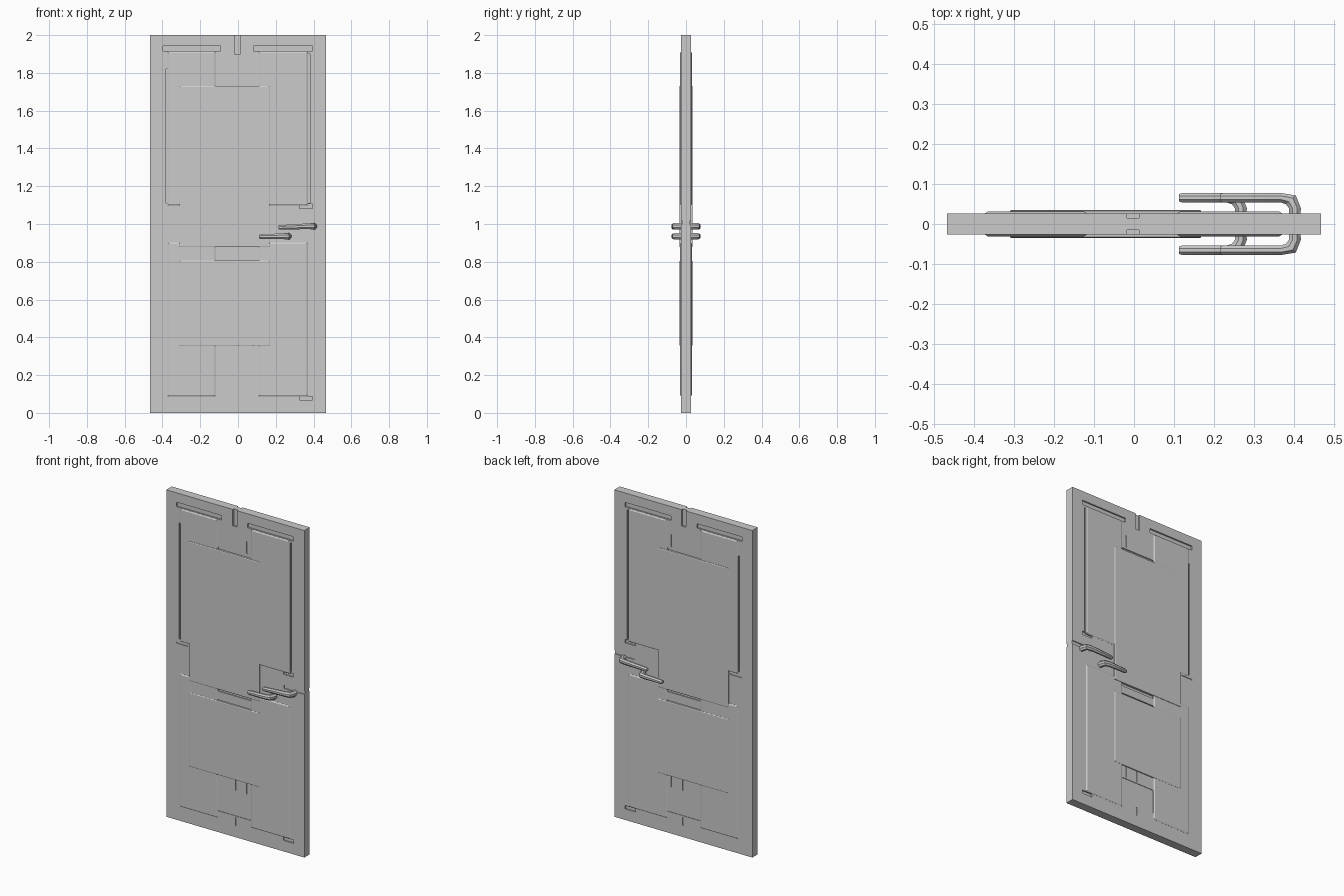
import bpy, bmesh
from mathutils import Vector

if "Cube" in bpy.data.objects:
    bpy.data.objects.remove(bpy.data.objects["Cube"])

T = 0.0263  # half thickness of the door


def new_object(name, bm):
    bmesh.ops.recalc_face_normals(bm, faces=bm.faces)
    me = bpy.data.meshes.new(name)
    bm.to_mesh(me)
    bm.free()
    ob = bpy.data.objects.new(name, me)
    bpy.context.collection.objects.link(ob)
    return ob


def add_box(bm, x0, x1, y0, y1, z0, z1):
    r = bmesh.ops.create_cube(bm, size=1)
    for v in r["verts"]:
        v.co = Vector(((x0 + x1) / 2 + v.co.x * (x1 - x0),
                       (y0 + y1) / 2 + v.co.y * (y1 - y0),
                       (z0 + z1) / 2 + v.co.z * (z1 - z0)))


def loft(bm, rings):
    """Skin a list of equal point rings and cap both ends."""
    loops = [[bm.verts.new(p) for p in r] for r in rings]
    n = len(loops[0])
    for a, b in zip(loops, loops[1:]):
        for i in range(n):
            bm.faces.new((a[i], a[(i + 1) % n], b[(i + 1) % n], b[i]))
    bm.faces.new(loops[0])
    bm.faces.new(loops[-1][::-1])


def panel(name, x0, x1, z0, z1, y, bevel):
    """Raised panel on both faces, with a chamfered rim."""
    bm = bmesh.new()
    for s in (-1, 1):
        rings = []
        for yy, i in ((T - 0.012, 0), (y - bevel * 0.6, 0), (y, bevel)):
            rings.append([(x0 + i, s * yy, z0 + i), (x1 - i, s * yy, z0 + i),
                          (x1 - i, s * yy, z1 - i), (x0 + i, s * yy, z1 - i)])
        loft(bm, rings)
    return new_object(name, bm)


# door slab
bm = bmesh.new()
add_box(bm, -0.467, 0.467, -T, T, 0, 2)
slab = new_object("door_slab", bm)

# grooves cut in both faces: x0, x1, z0, z1, depth
grooves = [
    (-0.018, 0.012, 1.9, 2.05, 0.011),
    (0.33, 0.5, 0.997, 1.018, 0.006),
    (-0.397, -0.093, 1.915, 1.942, 0.009),
    (0.082, 0.394, 1.915, 1.942, 0.009),
    (-0.381, -0.36, 1.11, 1.82, 0.008),
    (0.36, 0.381, 1.11, 1.9, 0.008),
    (0.325, 0.394, 1.083, 1.105, 0.008),
    (0.325, 0.394, 0.067, 0.088, 0.008),
    (-0.397, -0.32, 1.08, 1.088, 0.004),
    (-0.118, 0.108, 1.72, 1.745, 0.006),
    (-0.118, 0.108, 0.80, 0.815, 0.006),
    (-0.118, 0.108, 0.862, 0.89, 0.006),
    (-0.118, 0.108, 0.13, 0.275, 0.003),
    (0.076, 0.084, 1.755, 1.83, 0.005),
    (0.0, 0.006, 0.285, 0.36, 0.005),
    (0.076, 0.084, 0.285, 0.36, 0.005),
    (0.0, 0.006, 0.07, 0.12, 0.005),
]
bm = bmesh.new()
for x0, x1, z0, z1, d in grooves:
    add_box(bm, x0, x1, -T - 0.02, -T + d, z0, z1)
    add_box(bm, x0, x1, T - d, T + 0.02, z0, z1)
cutter = new_object("groove_cutter", bm)
cutter.hide_render = True
mod = slab.modifiers.new("grooves", "BOOLEAN")
mod.operation = "DIFFERENCE"
mod.solver = "EXACT"
mod.use_self = True
mod.object = cutter
bpy.context.view_layer.objects.active = slab
bpy.ops.object.modifier_apply(modifier=mod.name)
bpy.data.objects.remove(cutter)

# side panels in two rows
for row, z0, z1 in (("lower", 0.088, 0.902), ("upper", 1.098, 1.912)):
    panel(f"{row}_left_panel", -0.372, -0.118, z0, z1, 0.031, 0.007)
    panel(f"{row}_right_panel", 0.108, 0.37, z0, z1, 0.031, 0.007)

# large overlay panels
panel("upper_centre_panel", -0.31, 0.168, 0.878, 1.73, 0.0355, 0.004)
panel("lower_centre_panel", -0.31, 0.168, 0.353, 0.806, 0.034, 0.004)

# octagonal lever outline
OCT = [(1, 0.4), (0.4, 1), (-0.4, 1), (-1, 0.4), (-1, -0.4), (-0.4, -1), (0.4, -1), (1, -0.4)]


def lever(name, x_tip, x_stem, z_tip, z_stem):
    """Bent lever on both faces: stem out of the door, then along -x."""
    bm = bmesh.new()
    for s in (-1, 1):
        rings = []
        # stem, elbow, grip: centre x, y, z, ring direction, radii
        path = [(x_stem, 0.012, z_stem, (1, 0), 0.014, 0.017),
                (x_stem, 0.040, z_stem, (1, 0), 0.015, 0.017),
                (x_stem - 0.010, 0.0605, z_stem, (0.75, 0.66), 0.0165, 0.016),
                (x_stem - 0.035, 0.0657, z_stem, (0, 1), 0.0118, 0.015),
                (x_tip + 0.008, 0.0657, z_tip, (0, 1), 0.0118, 0.012),
                (x_tip, 0.0657, z_tip, (0, 1), 0.009, 0.009)]
        for x, y, z, (dx, dy), ra, rz in path:
            rings.append([(x + dx * a * ra, s * (y + dy * a * ra), z + b * rz)
                          for a, b in OCT])
        loft(bm, rings)
    ob = new_object(name, bm)
    bpy.ops.object.select_all(action="DESELECT")
    ob.select_set(True)
    bpy.context.view_layer.objects.active = ob
    bpy.ops.object.shade_smooth_by_angle()


# door levers
lever("upper_lever", 0.215, 0.402, 0.982, 0.988)
lever("lower_lever", 0.112, 0.267, 0.933, 0.935)
